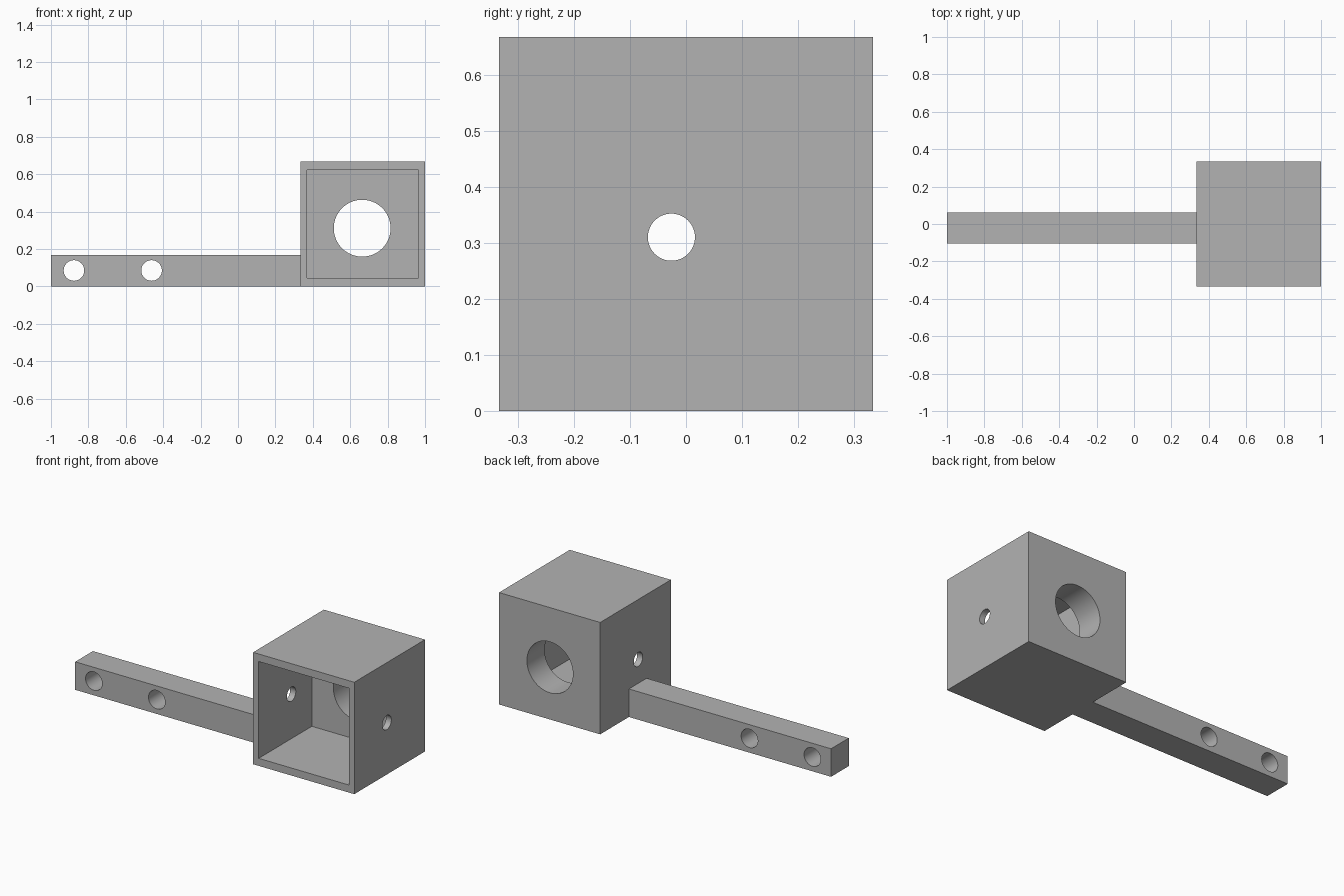
import bpy
from math import pi

if "Cube" in bpy.data.objects:
    bpy.data.objects.remove(bpy.data.objects["Cube"], do_unlink=True)

grey = bpy.data.materials.new("plain grey")
grey.use_nodes = True
grey.diffuse_color = (0.45, 0.45, 0.45, 1)
grey.node_tree.nodes["Principled BSDF"].inputs["Base Color"].default_value = (0.45, 0.45, 0.45, 1)


def block(name, low, high):
    """Box between two opposite corners."""
    bpy.ops.mesh.primitive_cube_add(size=1, location=[(a + b) / 2 for a, b in zip(low, high)])
    obj = bpy.context.object
    obj.name = name
    obj.scale = [b - a for a, b in zip(low, high)]
    bpy.ops.object.transform_apply(location=False, rotation=False, scale=True)
    obj.data.materials.append(grey)
    return obj


def rod(name, centre, radius, length, axis):
    """Round cutter along x or y."""
    turn = (pi / 2, 0, 0) if axis == "y" else (0, pi / 2, 0)
    bpy.ops.mesh.primitive_cylinder_add(vertices=64, radius=radius, depth=length,
                                        location=centre, rotation=turn)
    obj = bpy.context.object
    obj.name = name
    obj.data.materials.append(grey)
    return obj


def cut(target, cutters):
    """Subtract each cutter, then smooth the round walls."""
    bpy.ops.object.select_all(action="DESELECT")
    target.select_set(True)
    bpy.context.view_layer.objects.active = target
    for cutter in cutters:
        cutter.hide_render = True
        mod = target.modifiers.new("cut", "BOOLEAN")
        mod.operation = "DIFFERENCE"
        mod.solver = "EXACT"
        mod.object = cutter
        bpy.ops.object.modifier_apply(modifier=mod.name)
        bpy.data.objects.remove(cutter, do_unlink=True)
    bpy.ops.object.shade_smooth_by_angle(angle=pi / 6)


# Hollow housing: open front, thick back wall with a large bore, small side holes
housing = block("housing", (0.333, -0.333, 0), (1, 0.333, 0.667))
cut(housing, [
    block("cavity_cutter", (0.37, -0.5, 0.045), (0.964, 0.167, 0.622)),
    rod("bore_cutter", (0.664, 0.25, 0.311), 0.152, 0.4, "y"),
    rod("side_hole_cutter", (0.667, -0.026, 0.31), 0.042, 1, "x"),
])

# Mounting arm with two cross holes
arm = block("mounting_arm", (-1, -0.105, 0), (0.333, 0.062, 0.167))
cut(arm, [rod("arm_hole_cutter", (x, 0, 0.085), 0.055, 0.5, "y") for x in (-0.877, -0.462)])
